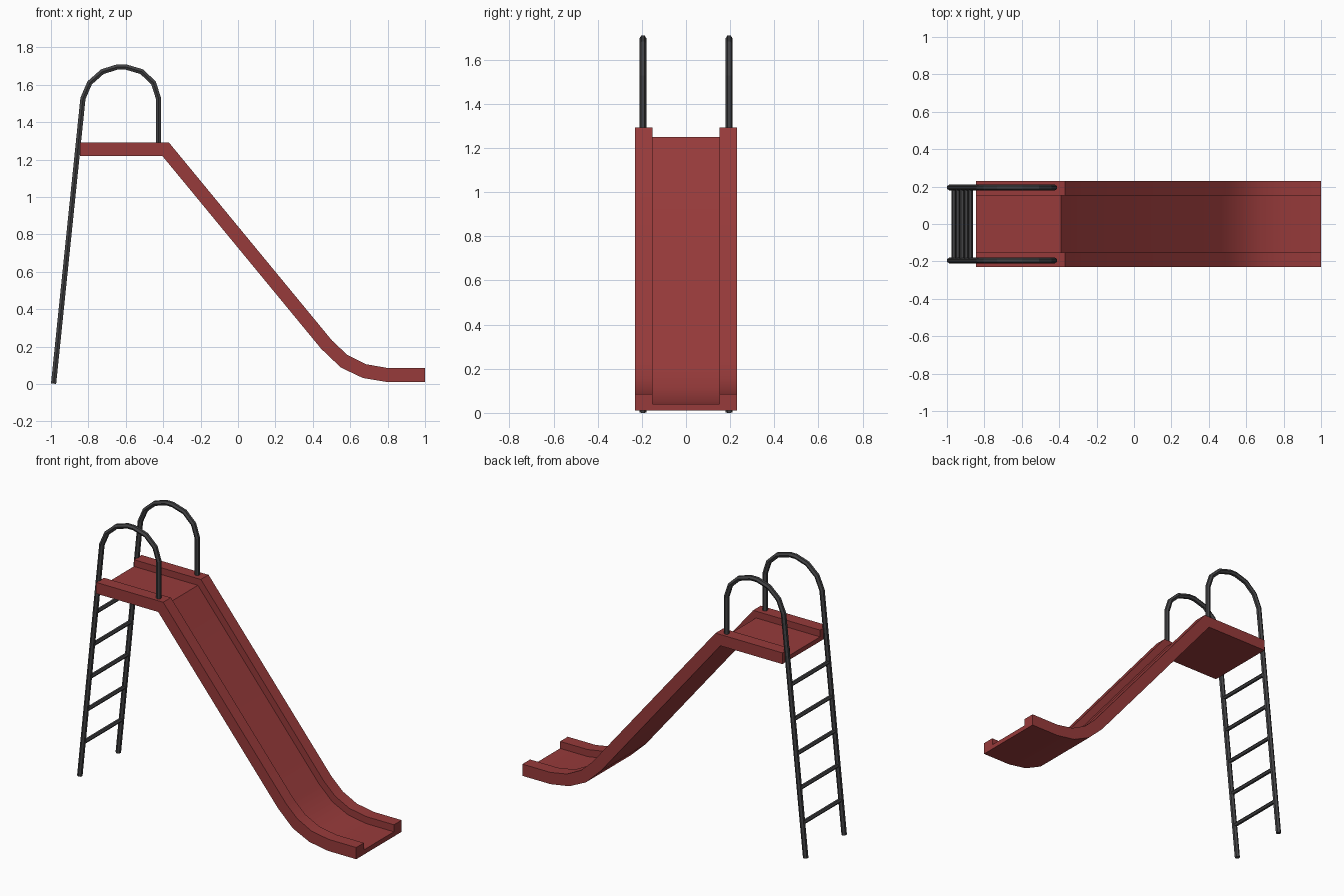
import bpy, bmesh, math
from mathutils import Vector

if "Cube" in bpy.data.objects:
    bpy.data.objects.remove(bpy.data.objects["Cube"])


def material(name, rgb):
    m = bpy.data.materials.new(name)
    m.diffuse_color = (*rgb, 1)
    m.use_nodes = True
    m.node_tree.nodes["Principled BSDF"].inputs["Base Color"].default_value = m.diffuse_color
    return m


RED = material("red plastic", (0.31, 0.043, 0.043))
DARK = material("dark metal", (0.055, 0.055, 0.058))


def finish(name, bm, mat, smooth=False):
    bmesh.ops.recalc_face_normals(bm, faces=bm.faces)
    me = bpy.data.meshes.new(name)
    bm.to_mesh(me)
    bm.free()
    me.materials.append(mat)
    ob = bpy.data.objects.new(name, me)
    bpy.context.collection.objects.link(ob)
    if smooth:
        bpy.ops.object.select_all(action='DESELECT')
        ob.select_set(True)
        bpy.context.view_layer.objects.active = ob
        bpy.ops.object.shade_smooth_by_angle(angle=math.radians(30))
    return ob


def skin(bm, rings):
    """Join closed rings of points and cap both ends."""
    rings = [[bm.verts.new(p) for p in r] for r in rings]
    n = len(rings[0])
    for a, b in zip(rings, rings[1:]):
        for i in range(n):
            j = (i + 1) % n
            bm.faces.new((a[i], a[j], b[j], b[i]))
    bm.faces.new(rings[0][::-1])
    bm.faces.new(rings[-1])


def tube(name, path, side, radius, sides=6):
    """Mitred tube along a flat path; side is the direction across its plane."""
    pts = [Vector(p) for p in path]
    dirs = [(b - a).normalized() for a, b in zip(pts, pts[1:])]
    side = Vector(side)
    rings = []
    for k, p in enumerate(pts):
        d0, d1 = dirs[max(k - 1, 0)], dirs[min(k, len(dirs) - 1)]
        t = (d0 + d1).normalized()
        up = t.cross(side) / t.dot(d1)
        ang = [2 * math.pi * i / sides for i in range(sides)]
        rings.append([p + radius * (math.cos(a) * side + math.sin(a) * up) for a in ang])
    bm = bmesh.new()
    skin(bm, rings)
    return finish(name, bm, DARK)


# Slide and platform: U-shaped channel swept along lower and upper side outlines
lower = [(-0.845, 1.22), (-0.405, 1.22), (0.445, 0.188), (0.55, 0.088),
         (0.668, 0.032), (0.80, 0.01), (1.0, 0.01)]
upper = [(-0.845, 1.292), (-0.37, 1.292), (0.503, 0.232), (0.583, 0.157),
         (0.683, 0.106), (0.803, 0.085), (1.0, 0.085)]
channel = [(-0.23, 0), (0.23, 0), (0.23, 1), (0.152, 1),
           (0.152, 0.4), (-0.152, 0.4), (-0.152, 1), (-0.23, 1)]
rings = []
for (x0, z0), (x1, z1) in zip(lower, upper):
    rings.append([(x0 + (x1 - x0) * t, y, z0 + (z1 - z0) * t) for y, t in channel])
bm = bmesh.new()
skin(bm, rings)
finish("slide_and_platform", bm, RED, smooth=True)

# Ladder legs continuing into arched handrails
rail = [(-0.986, 0.002), (-0.829, 1.527), (-0.793, 1.61), (-0.725, 1.67),
        (-0.645, 1.695), (-0.60, 1.695), (-0.515, 1.67), (-0.452, 1.61),
        (-0.425, 1.527), (-0.425, 1.25)]
for label, y in (("front", -0.195), ("back", 0.195)):
    tube(label + "_handrail", [(x, y, z) for x, z in rail], (0, 1, 0), 0.016)

# Ladder rungs
for i in range(5):
    z = 0.22 + 0.215 * i
    x = -0.986 + 0.103 * z
    tube(f"rung_{i + 1}", [(x, -0.195, z), (x, 0.195, z)], (1, 0, 0), 0.013)
